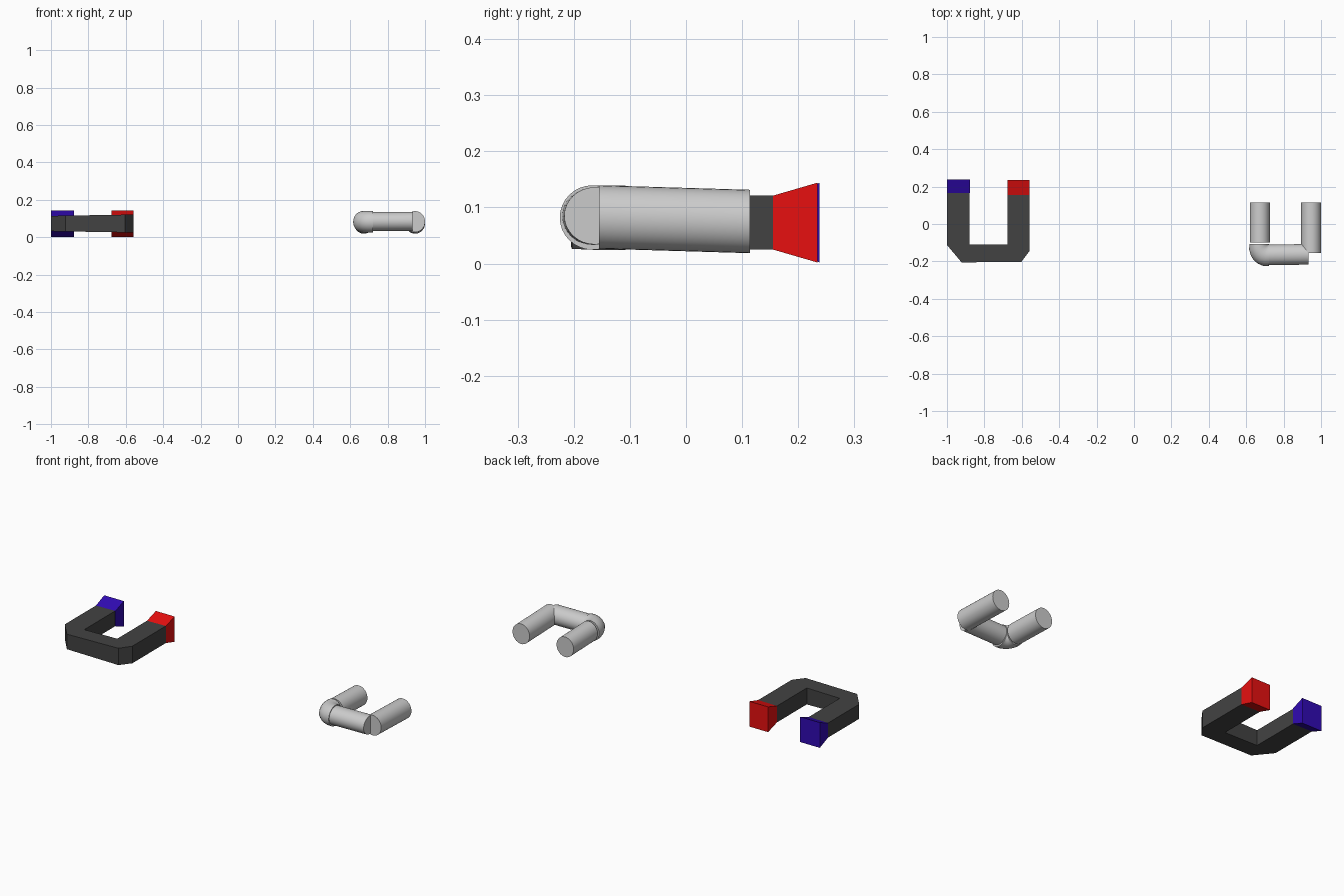
import bpy, bmesh, math
from mathutils import Vector

if "Cube" in bpy.data.objects:
    bpy.data.objects.remove(bpy.data.objects["Cube"])


def material(name, rgb):
    m = bpy.data.materials.new(name)
    m.diffuse_color = (*rgb, 1)
    m.use_nodes = True
    m.node_tree.nodes["Principled BSDF"].inputs["Base Color"].default_value = m.diffuse_color
    return m


def loft(name, rings, mat=None, smooth=False):
    """Skin equal-sized point rings and cap both ends."""
    bm = bmesh.new()
    vs = [[bm.verts.new(p) for p in r] for r in rings]
    n = len(vs[0])
    for a, b in zip(vs, vs[1:]):
        for i in range(n):
            j = (i + 1) % n
            bm.faces.new((a[i], a[j], b[j], b[i]))
    bm.faces.new(vs[0][::-1])
    bm.faces.new(vs[-1])
    bmesh.ops.recalc_face_normals(bm, faces=bm.faces[:])
    me = bpy.data.meshes.new(name)
    bm.to_mesh(me)
    bm.free()
    ob = bpy.data.objects.new(name, me)
    bpy.context.collection.objects.link(ob)
    if mat:
        me.materials.append(mat)
    if smooth:
        bpy.ops.object.select_all(action='DESELECT')
        bpy.context.view_layer.objects.active = ob
        ob.select_set(True)
        bpy.ops.object.shade_smooth_by_angle(angle=math.radians(35))
    return ob


def ellipse(center, side, r_side, r_z, n=32):
    """Upright elliptical ring whose horizontal axis is side."""
    c, s = Vector(center), Vector(side)
    return [c + s * r_side * math.cos(2 * math.pi * i / n)
            + Vector((0, 0, r_z * math.sin(2 * math.pi * i / n))) for i in range(n)]


dark = material("dark_iron", (0.055, 0.055, 0.055))
red = material("red_paint", (0.8, 0.005, 0.005))
blue = material("blue_paint", (0.03, 0.003, 0.45))

# Horseshoe body: flat U profile, slightly thicker towards the red side
outline = [(-1, 0.165), (-1, -0.112), (-0.922, -0.205), (-0.603, -0.203),
           (-0.558, -0.143), (-0.558, 0.155), (-0.675, 0.155),
           (-0.675, -0.11), (-0.88, -0.11), (-0.88, 0.165)]


def half_height(x):
    return 0.041 + 0.007 * (x + 1) / 0.44


loft("horseshoe_body", [[(x, y, 0.073 + k * half_height(x)) for x, y in outline]
                        for k in (-1, 1)], dark)


# Flared pole tips
def tip(name, x0, x1, y0, y1, mat):
    def rect(y, grow):
        return [(x, y, 0.073 + k * (0.071 if grow else half_height(x)))
                for x, k in ((x0, -1), (x1, -1), (x1, 1), (x0, 1))]
    loft(name, [rect(y0, False), rect(y1, True)], mat)


tip("blue_tip", -1, -0.878, 0.165, 0.238, blue)
tip("red_tip", -0.675, -0.558, 0.155, 0.234, red)

# Two round arms, tilting down slightly towards the back
for name, x, y0 in (("left_arm", 0.673, -0.10), ("right_arm", 0.947, -0.155)):
    loft(name, [ellipse((x, y, 0.079 - 0.03 * (y + 0.02)), (1, 0, 0), 0.053, 0.0565)
                for y in (y0, 0.114)], smooth=True)

# Cross bar joining the arms
loft("cross_bar", [ellipse((0.69, -0.166, 0.084), (0, 1, 0), 0.055, 0.051),
                   ellipse((0.934, -0.162, 0.085), (0, 1, 0), 0.055, 0.051)], smooth=True)

# Bulging elbow, turned about the inner corner
rings = []
for deg, reach in ((0, 0.105), (15, 0.110), (30, 0.114), (45, 0.118),
                   (60, 0.120), (75, 0.120), (90, 0.117)):
    a = math.radians(deg)
    side = Vector((-math.cos(a), -math.sin(a), 0))
    rings.append(ellipse(Vector((0.722, -0.108, 0.082)) + side * reach / 2,
                         side, reach / 2, 0.0575))
loft("elbow", rings, smooth=True)
